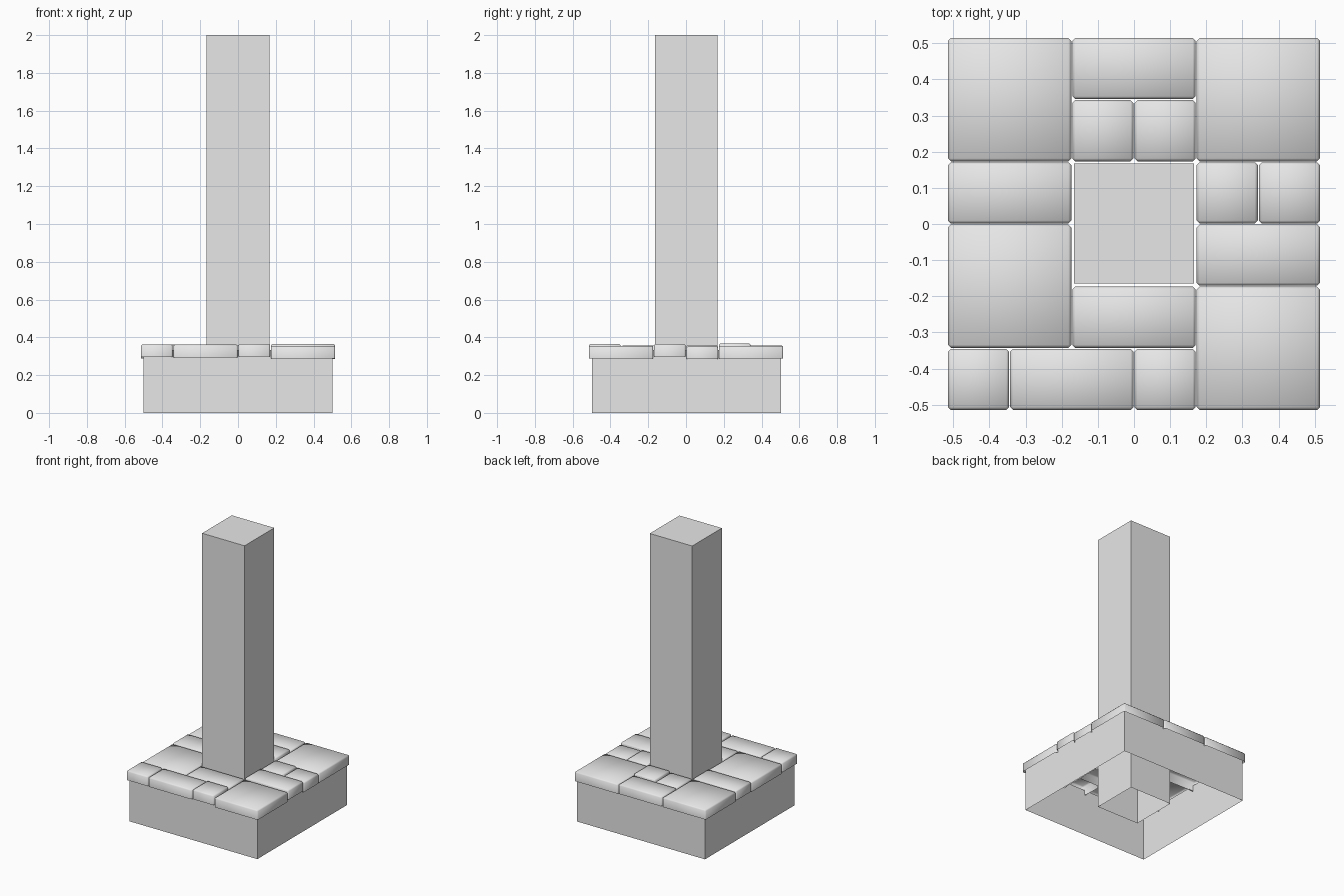
import bpy
import bmesh

cube = bpy.data.objects.get("Cube")
if cube:
    bpy.data.objects.remove(cube, do_unlink=True)

# One plain stone material
stone = bpy.data.materials.new("grey_stone")
stone.use_nodes = True
GREY = (0.8, 0.8, 0.8, 1)
stone.diffuse_color = GREY
stone.node_tree.nodes["Principled BSDF"].inputs["Base Color"].default_value = GREY


def block(name, low, high, open_sides=(), bevel=0):
    """Box between two corners; faces pointing along open_sides (+1 up, -1 down) are left out."""
    bm = bmesh.new()
    bmesh.ops.create_cube(bm, size=1)
    for v in bm.verts:
        v.co = [lo + (c + 0.5) * (hi - lo) for c, lo, hi in zip(v.co, low, high)]
    bm.normal_update()
    if bevel:
        # Chamfer the top rim and the upright corners, keep the bottom rim sharp
        edges = [e for e in bm.edges if any(v.co.z > low[2] + bevel for v in e.verts)]
        bmesh.ops.bevel(bm, geom=edges, offset=bevel, segments=1,
                        profile=0.5, affect='EDGES')
        bm.normal_update()
    gone = [f for f in bm.faces for s in open_sides if f.normal.z * s > 0.99]
    bmesh.ops.delete(bm, geom=gone, context='FACES')
    for f in bm.faces:
        f.smooth = bevel > 0
    mesh = bpy.data.meshes.new(name)
    bm.to_mesh(mesh)
    bm.free()
    mesh.materials.append(stone)
    obj = bpy.data.objects.new(name, mesh)
    bpy.context.collection.objects.link(obj)
    return obj


# Hollow base walls and the tall square column
SHIFT = 0.002
block("base_walls", (-0.5, SHIFT - 0.5, 0), (0.5, SHIFT + 0.5, 0.333), open_sides=(1, -1))
block("column", (-0.166, SHIFT - 0.166, 0), (0.166, SHIFT + 0.166, 2), open_sides=(-1,))

# Paving slabs on a six by six grid: first column, first row, columns, rows, top height
CELL, GAP, THICK = 0.172, 0.0015, 0.067
SLABS = [
    (0, 0, 1, 1, 0.363), (1, 0, 2, 1, 0.361), (3, 0, 1, 1, 0.366),
    (4, 0, 2, 2, 0.354), (0, 1, 2, 2, 0.357), (2, 1, 2, 1, 0.357),
    (4, 2, 2, 1, 0.365), (0, 3, 2, 1, 0.361), (4, 3, 1, 1, 0.360),
    (5, 3, 1, 1, 0.353), (0, 4, 2, 2, 0.356), (4, 4, 2, 2, 0.355),
    (2, 4, 1, 1, 0.358), (3, 4, 1, 1, 0.368), (2, 5, 2, 1, 0.357),
]
for n, (col, row, wide, deep, top) in enumerate(SLABS, 1):
    x, y = (col - 3) * CELL, (row - 3) * CELL
    block(f"paving_slab_{n}",
          (x + GAP, y + GAP, top - THICK),
          (x + wide * CELL - GAP, y + deep * CELL - GAP, top),
          open_sides=(-1,), bevel=0.008)
